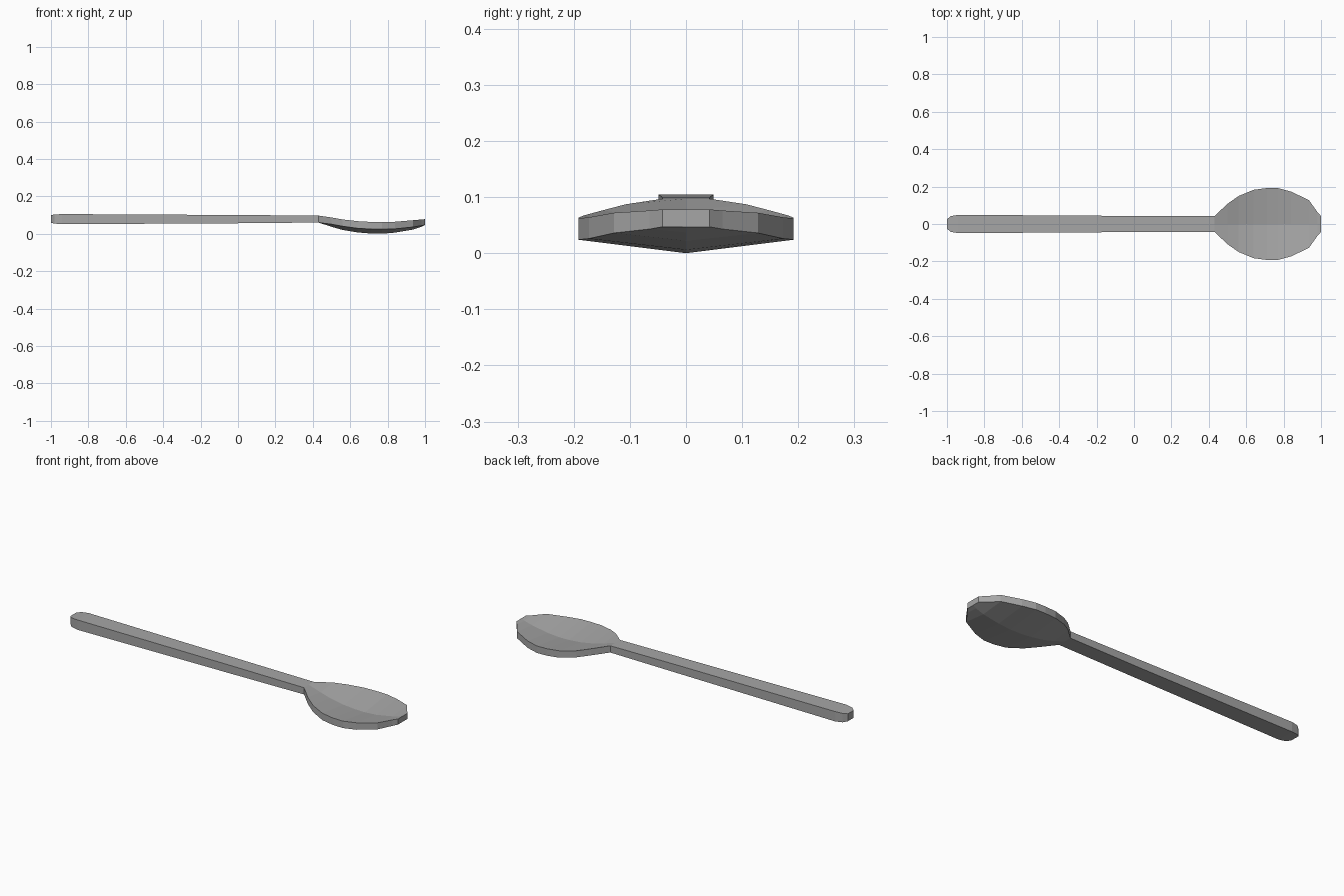
import bpy, bmesh

# Stations along the spoon:
# x, half width, rim top z, rim bottom z, centre top z, centre bottom z
stations = [
    (-1.00, .025, .100, .059, .100, .059),
    (-0.98, .042, .103, .054, .103, .054),
    (-0.94, .049, .105, .051, .105, .051),
    (0.00, .043, .100, .056, .100, .056),
    (0.43, .042, .097, .060, .097, .060),
    (0.50, .108, .087, .051, .075, .037),
    (0.56, .150, .076, .040, .058, .020),
    (0.64, .183, .067, .029, .044, .007),
    (0.71, .192, .063, .025, .038, .001),
    (0.77, .192, .062, .024, .037, .000),
    (0.84, .173, .064, .026, .042, .006),
    (0.935, .128, .072, .036, .059, .022),
    (0.98, .065, .076, .043, .071, .037),
    (1.00, .042, .078, .047, .078, .047),
]

# Loft a six-point section through every station
bm = bmesh.new()
rings = []
for x, w, rt, rb, ct, cb in stations:
    pts = [(-w, rb), (0, cb), (w, rb), (w, rt), (0, ct), (-w, rt)]
    rings.append([bm.verts.new((x, y, z)) for y, z in pts])
for a, b in zip(rings, rings[1:]):
    for i in range(6):
        j = (i + 1) % 6
        bm.faces.new((a[i], a[j], b[j], b[i]))

# Close the handle end and the bowl tip
bm.faces.new(rings[0][::-1])
bm.faces.new(rings[-1])
bmesh.ops.recalc_face_normals(bm, faces=bm.faces)

mesh = bpy.data.meshes.new("spoon")
bm.to_mesh(mesh)
bm.free()
spoon = bpy.data.objects.new("spoon", mesh)
bpy.context.collection.objects.link(spoon)

# Dark grey metal
metal = bpy.data.materials.new("dark_metal")
metal.diffuse_color = (.38, .38, .38, 1)
mesh.materials.append(metal)
